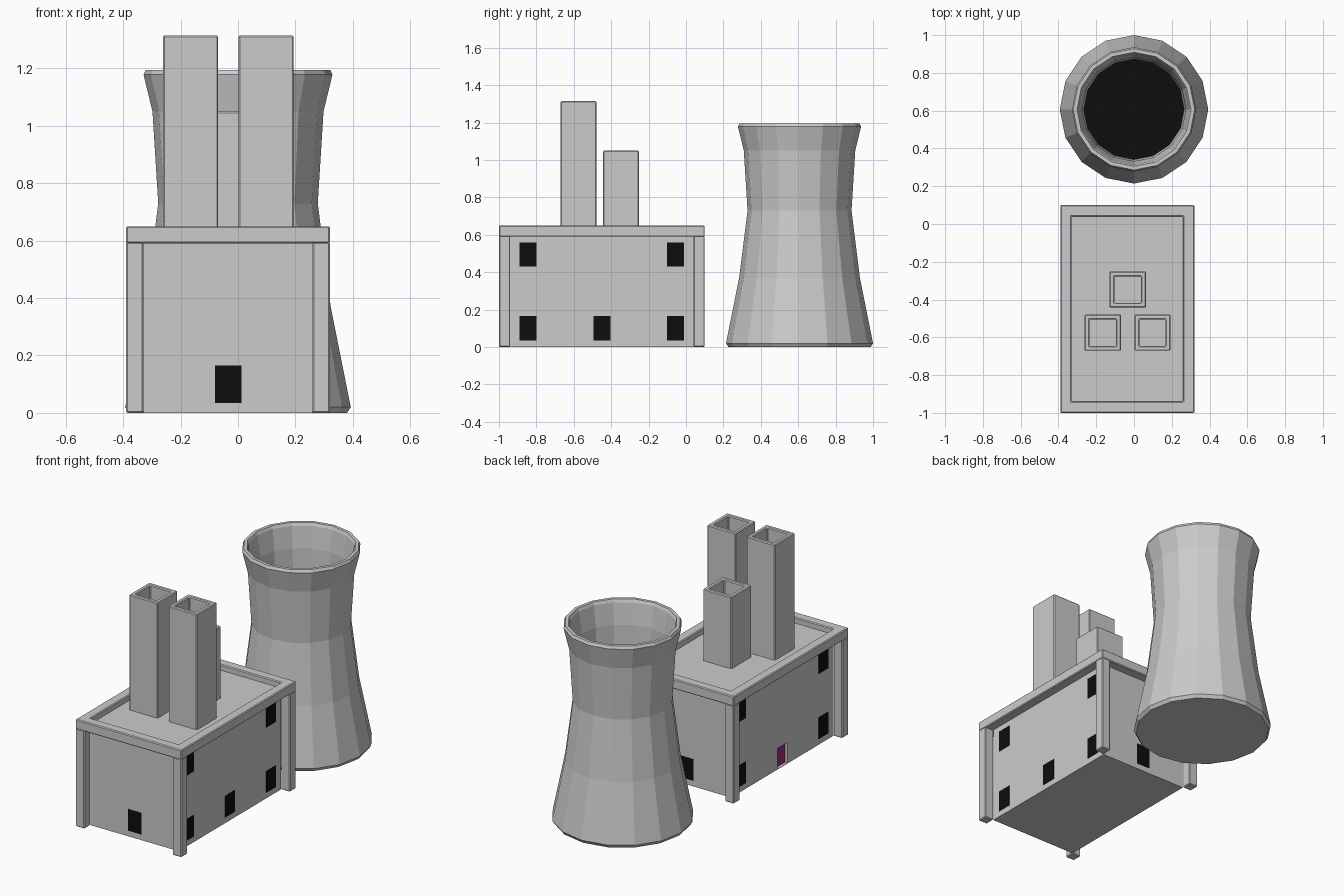
import bpy, bmesh, math
from mathutils import Vector

if "Cube" in bpy.data.objects:
    bpy.data.objects.remove(bpy.data.objects["Cube"])


def material(name, rgb):
    m = bpy.data.materials.new(name)
    m.diffuse_color = (*rgb, 1)
    m.use_nodes = True
    m.node_tree.nodes["Principled BSDF"].inputs["Base Color"].default_value = m.diffuse_color
    return m


BLACK = material("black", (0.004, 0.004, 0.004))
PURPLE = material("purple", (0.3, 0.03, 0.22))


def loft(name, rings, closed=False, mat=None, bevel=0):
    """Skin a list of point rings; join last to first, or cap both ends."""
    bm = bmesh.new()
    loops = [[bm.verts.new(p) for p in ring] for ring in rings]
    pairs = list(zip(loops, loops[1:]))
    if closed:
        pairs.append((loops[-1], loops[0]))
    for a, b in pairs:
        n = len(a)
        for i in range(n):
            j = (i + 1) % n
            bm.faces.new((a[i], a[j], b[j], b[i]))
    if not closed:
        bm.faces.new(loops[0][::-1])
        bm.faces.new(loops[-1])
    bmesh.ops.recalc_face_normals(bm, faces=bm.faces)
    me = bpy.data.meshes.new(name)
    bm.to_mesh(me)
    bm.free()
    if mat:
        me.materials.append(mat)
    ob = bpy.data.objects.new(name, me)
    bpy.context.collection.objects.link(ob)
    if bevel:
        mod = ob.modifiers.new("bevel", "BEVEL")
        mod.width = bevel
        mod.segments = 1
    return ob


def rect(x, y, z, inset=0):
    a, b, c, d = x[0] + inset, x[1] - inset, y[0] + inset, y[1] - inset
    return [(a, c, z), (b, c, z), (b, d, z), (a, d, z)]


def box(name, x, y, z, **kw):
    return loft(name, [rect(x, y, z[0]), rect(x, y, z[1])], **kw)


def tube(name, x, y, z, wall, **kw):
    return loft(name, [rect(x, y, z[0]), rect(x, y, z[1]),
                       rect(x, y, z[1], wall), rect(x, y, z[0], wall)],
                closed=True, **kw)


# Building: wall block, roof-edge beam and corner pillars
X, Y, T = (-0.39, 0.32), (-1.0, 0.10), 0.06
WX, WY = (X[0] + T, X[1] - T), (Y[0] + T, Y[1] - T)
walls = box("walls", WX, WY, (0, 0.615))
tube("roof_beam", X, Y, (0.59, 0.65), T, bevel=0.005)
for px in (X[0], X[1] - T):
    for py in (Y[0], Y[1] - T):
        box("corner_pillar", (px, px + T), (py, py + T), (0, 0.595), bevel=0.005)

# Recessed door on the left wall
DY, DZ = (-0.5, -0.405), (0.003, 0.128)
cutter = box("door_cutter", (WX[0] - 0.05, WX[0] + 0.02), DY, DZ)
cutter.hide_render = True
mod = walls.modifiers.new("door_hole", "BOOLEAN")
mod.operation = "DIFFERENCE"
mod.solver = "EXACT"
mod.object = cutter
bpy.context.view_layer.objects.active = walls
bpy.ops.object.modifier_apply(modifier=mod.name)
bpy.data.objects.remove(cutter)
box("door", (WX[0] + 0.017, WX[0] + 0.021), DY, DZ, mat=PURPLE)

# Windows: two rows on the sides, one each at front and back
LOW, HIGH, E = (0.035, 0.165), (0.43, 0.56), 0.002
for wx in WX:
    spots = [(-0.89, LOW), (-0.89, HIGH), (-0.102, LOW), (-0.102, HIGH)]
    if wx > 0:
        spots.append((-0.495, LOW))
    for y0, z in spots:
        box("side_window", (wx - E, wx + E), (y0, y0 + 0.092), z, mat=BLACK)
for wy in WY:
    box("end_window", (-0.08, 0.012), (wy - E, wy + E), LOW, mat=BLACK)

# Hollow square chimneys
for cx, cy, top in ((-0.165, -0.575, 1.315), (0.098, -0.575, 1.315),
                    (-0.033, -0.347, 1.05)):
    h = 0.096
    tube("chimney", (cx - h, cx + h), (cy - h, cy + h), (0.61, top), 0.026,
         bevel=0.005)

# Cooling tower: 16-sided waisted shell with a dark floor inside
CENTRE = Vector((0, 0.607, 0))


def circle(r, z):
    return [CENTRE + Vector((r * math.cos(a), r * math.sin(a), z))
            for a in (i * math.tau / 16 for i in range(16))]


profile = [(0.38, 0), (0.393, 0.02), (0.323, 0.37), (0.278, 0.73),
           (0.298, 1.05), (0.329, 1.178), (0.321, 1.195),
           (0.302, 1.195), (0.294, 1.178), (0.275, 1.05), (0.265, 0.73),
           (0.295, 0.37), (0.36, 0.03)]
loft("cooling_tower", [circle(r, z) for r, z in profile])
loft("tower_floor", [circle(0.358, 0.028), circle(0.358, 0.034)], mat=BLACK)
